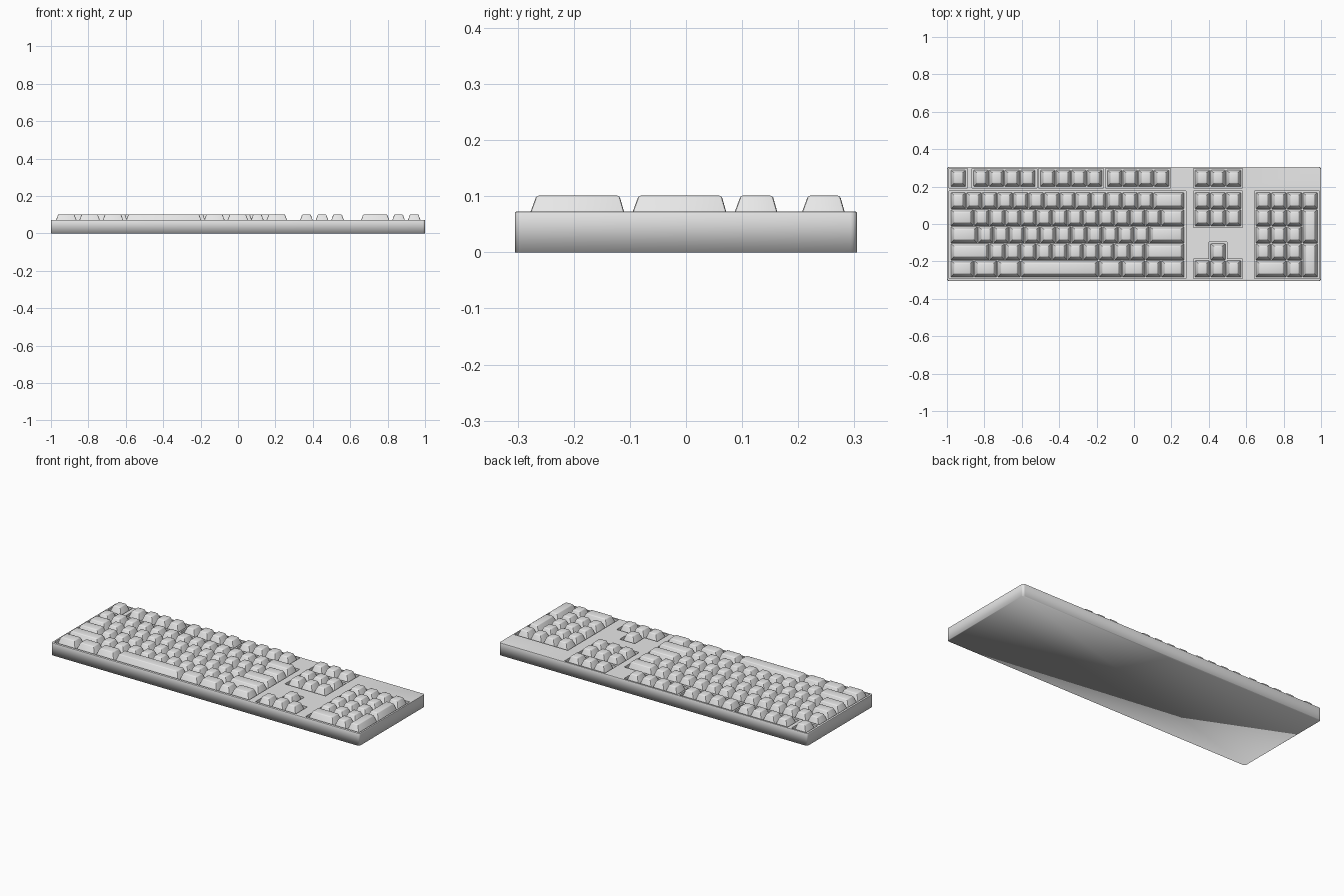
import bpy, bmesh
from math import radians
from mathutils import Vector

if "Cube" in bpy.data.objects:
    bpy.data.objects.remove(bpy.data.objects["Cube"], do_unlink=True)

U, V = 0.0834, 0.091            # key pitch across and along
ROWS = [-0.24 + V * i for i in range(5)] + [0.244]   # row centres, front to back
MAIN, NAV, PAD = -0.981, 0.324, 0.650                # left edge of each block
DECK, FLOOR, KEY_TOP = 0.073, 0.055, 0.101
MARGIN = 0.007

grey = bpy.data.materials.new("light_grey")
grey.use_nodes = True
grey.diffuse_color = (0.8, 0.8, 0.8, 1)
grey.node_tree.nodes["Principled BSDF"].inputs["Base Color"].default_value = (0.8, 0.8, 0.8, 1)


def add_box(bm, lo, hi):
    """Add a box between two corners and return its vertices."""
    lo, hi = Vector(lo), Vector(hi)
    verts = bmesh.ops.create_cube(bm, size=1)["verts"]
    for v in verts:
        v.co = [lo[i] if v.co[i] < 0 else hi[i] for i in range(3)]
    return verts


def finish(bm, name):
    mesh = bpy.data.meshes.new(name)
    bm.to_mesh(mesh)
    bm.free()
    mesh.materials.append(grey)
    obj = bpy.data.objects.new(name, mesh)
    bpy.context.collection.objects.link(obj)
    return obj


def select(obj):
    bpy.ops.object.select_all(action="DESELECT")
    obj.select_set(True)
    bpy.context.view_layer.objects.active = obj


def row_of_keys(x, row, widths):
    """Cells (x0, x1, y0, y1) laid side by side; widths are in key units."""
    cells = []
    for w in widths:
        cells.append((x, x + w * U, ROWS[row] - V / 2, ROWS[row] + V / 2))
        x += w * U
    return cells


def bounds(cells):
    a = list(zip(*cells))
    return min(a[0]), max(a[1]), min(a[2]), max(a[3])


def build_keys(name, cells):
    """Tapered keycaps with softened tops, steeper at the back."""
    bm = bmesh.new()
    for x0, x1, y0, y1 in cells:
        verts = add_box(bm, (x0 + 0.001, y0 + 0.001, FLOOR - 0.003),
                        (x1 - 0.001, y1 - 0.001, KEY_TOP))
        for v in verts:
            if v.co.z > DECK:
                v.co.x += 0.018 if v.co.x < (x0 + x1) / 2 else -0.018
                v.co.y += 0.018 if v.co.y < (y0 + y1) / 2 else -0.014
        edges = {e for v in verts for e in v.link_edges
                 if max(p.co.z for p in e.verts) > DECK}
        bmesh.ops.bevel(bm, geom=list(edges), offset=0.004, segments=2,
                        profile=0.5, affect="EDGES")
    obj = finish(bm, name)
    select(obj)
    bpy.ops.object.shade_smooth_by_angle(angle=radians(35))


# Key layout
escape = row_of_keys(MAIN, 5, [1])
function_groups = [row_of_keys(x, 5, [1] * 4) for x in (-0.86, -0.503, -0.145)]
main = (row_of_keys(MAIN, 4, [1] * 13 + [2])
        + row_of_keys(MAIN, 3, [1.5] + [1] * 12 + [1.5])
        + row_of_keys(MAIN, 2, [1.75] + [1] * 11 + [2.25])
        + row_of_keys(MAIN, 1, [2.5] + [1] * 10 + [2.5])
        + row_of_keys(MAIN, 0, [1.5] * 3 + [5, 1.5, 1.5, 1, 1.5]))
nav_top = row_of_keys(NAV, 5, [1] * 3)
nav_mid = row_of_keys(NAV, 4, [1] * 3) + row_of_keys(NAV, 3, [1] * 3)
arrow_up = row_of_keys(NAV + U, 1, [1])
arrow_row = row_of_keys(NAV, 0, [1] * 3)
number_pad = row_of_keys(PAD, 4, [1] * 4) + row_of_keys(PAD, 0, [2, 1])
for r in (1, 2, 3):
    number_pad += row_of_keys(PAD, r, [1] * 3)
for low in (0, 2):              # double-height keys
    number_pad.append(bounds(row_of_keys(PAD + 3 * U, low, [1])
                             + row_of_keys(PAD + 3 * U, low + 1, [1])))

# Case: slab with rounded corners and a softened top rim
bm = bmesh.new()
add_box(bm, (-1, -0.305, 0), (1, 0.305, DECK))
upright = [e for e in bm.edges if abs(e.verts[0].co.z - e.verts[1].co.z) > 0.01]
bmesh.ops.bevel(bm, geom=upright, offset=0.012, segments=4, profile=0.5, affect="EDGES")
rim = [e for e in bm.edges if all(v.co.z > DECK - 0.001 for v in e.verts)]
bmesh.ops.bevel(bm, geom=rim, offset=0.004, segments=2, profile=0.5, affect="EDGES")
case = finish(bm, "case")

# Sunken wells around each key block
wells = [escape, *function_groups, main, nav_top, nav_mid, arrow_row, arrow_up, number_pad]
for cells in wells:
    x0, x1, y0, y1 = bounds(cells)
    bm = bmesh.new()
    add_box(bm, (x0 - MARGIN, y0 - MARGIN, FLOOR), (x1 + MARGIN, y1 + MARGIN, 0.2))
    cutter = finish(bm, "well_cutter")
    cutter.hide_render = True
    mod = case.modifiers.new("well", "BOOLEAN")
    mod.operation, mod.solver, mod.object = "DIFFERENCE", "EXACT", cutter
    select(case)
    bpy.ops.object.modifier_apply(modifier=mod.name)
    bpy.data.objects.remove(cutter, do_unlink=True)

# Smooth case whose walls blend into the underside; crisp wells
bm = bmesh.new()
bm.from_mesh(case.data)
for f in bm.faces:
    f.smooth = True
for e in bm.edges:
    high = max(v.co.z for v in e.verts) > 0.01
    e.smooth = not (high and e.calc_face_angle(0) > radians(30))
bm.to_mesh(case.data)
bm.free()

# Keycaps
build_keys("escape_key", escape)
build_keys("function_keys", sum(function_groups, []))
build_keys("main_keys", main)
build_keys("navigation_keys", nav_top + nav_mid)
build_keys("arrow_keys", arrow_up + arrow_row)
build_keys("number_pad_keys", number_pad)
